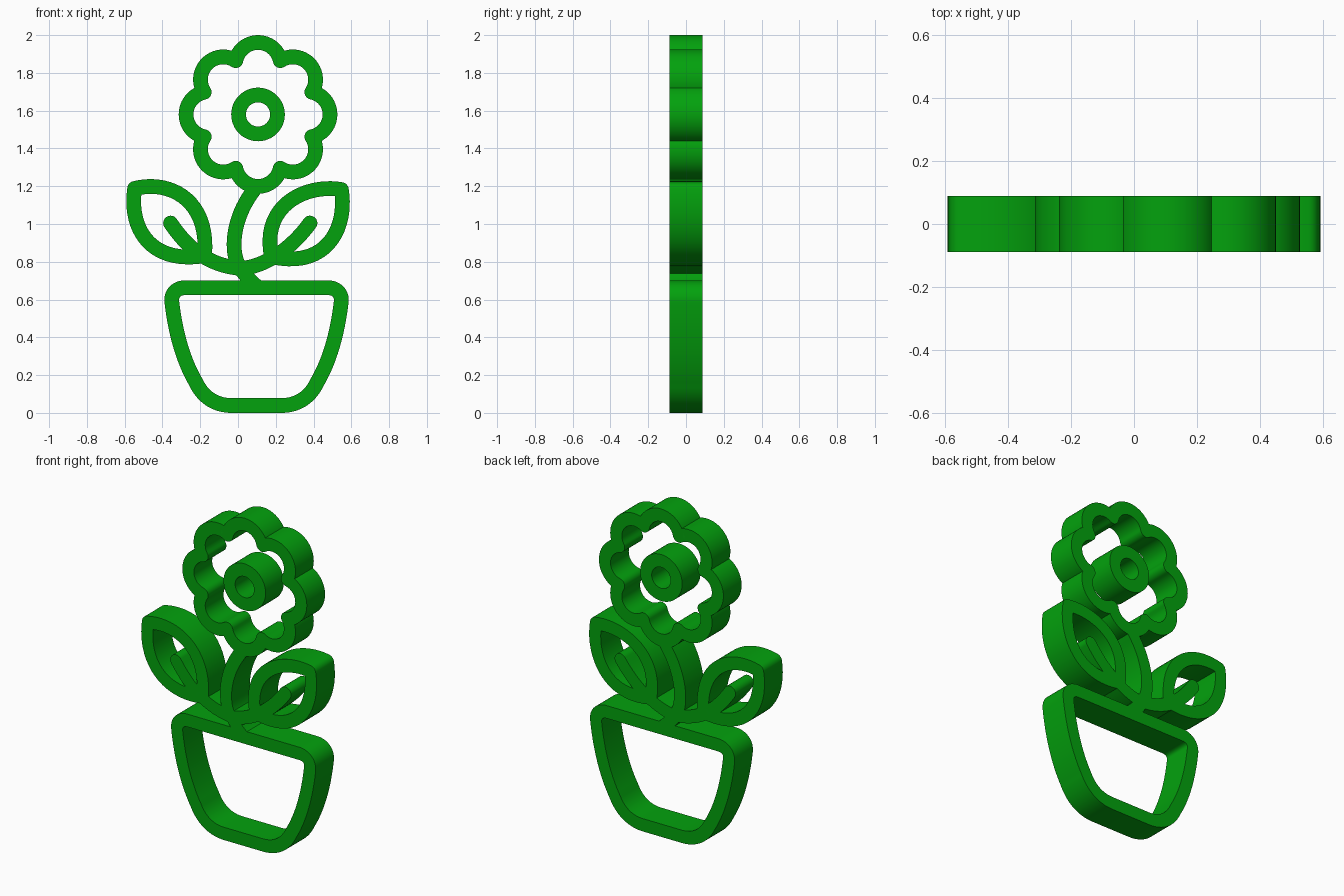
import bpy, bmesh
from math import sin, cos, pi, atan2
from mathutils import Vector
from mathutils.geometry import delaunay_2d_cdt, interpolate_bezier

if "Cube" in bpy.data.objects:
    bpy.data.objects.remove(bpy.data.objects["Cube"])

W = 0.039       # half the line width
DEPTH = 0.088   # half the thickness
CX = 0.106      # flower axis
CZ = 1.58

green = bpy.data.materials.new("green")
green.diffuse_color = (0.001, 0.36, 0.004, 1)
green.use_nodes = True
green.node_tree.nodes["Principled BSDF"].inputs["Base Color"].default_value = green.diffuse_color


def bezier(*pts, n=20):
    """Chain of cubic beziers through 4, 7, 10... points."""
    pts = [Vector(p) for p in pts]
    path = [pts[0]]
    for i in range(0, len(pts) - 1, 3):
        path += [Vector(p[:2]) for p in interpolate_bezier(*pts[i:i + 4], n)][1:]
    return path


def arc(cx, cz, r, a0, a1, n):
    return [Vector((cx + r * cos(a0 + (a1 - a0) * i / n),
                    cz + r * sin(a0 + (a1 - a0) * i / n))) for i in range(n + 1)]


def stroke(path, closed=False):
    """Flat line of constant width as convex polygons, round ends if open."""
    n = len(path)
    left, right = [], []
    for i, p in enumerate(path):
        a = path[i - 1] if i or closed else p
        b = path[(i + 1) % n] if i < n - 1 or closed else p
        t = (b - a).normalized()
        nrm = Vector((-t.y, t.x)) * W
        left.append(p + nrm)
        right.append(p - nrm)
    polys = []
    for i in range(n if closed else n - 1):
        j = (i + 1) % n
        polys.append([right[i], right[j], left[j], left[i]])
    if not closed:
        for p, q in ((path[0], left[0]), (path[-1], right[-1])):
            a = atan2(q.y - p.y, q.x - p.x)
            polys.append(arc(p.x, p.y, W, a, a + pi, 16))
    return polys


def covered(x, z, boxes):
    """Is the point inside any of the convex polygons?"""
    for x0, x1, z0, z1, edges in boxes:
        if x0 <= x <= x1 and z0 <= z <= z1 and all(
                dx * (z - pz) - dz * (x - px) > -2e-7 for px, pz, dx, dz in edges):
            return True
    return False


def plate(name, polys):
    """Merge overlapping polygons in 2D, then thicken along y."""
    verts, edges, boxes = [], [], []
    for poly in polys:
        n, s = len(poly), len(verts)
        edges += [(s + i, s + (i + 1) % n) for i in range(n)]
        verts += poly
        xs, zs = [p.x for p in poly], [p.y for p in poly]
        boxes.append((min(xs) - 1e-5, max(xs) + 1e-5, min(zs) - 1e-5, max(zs) + 1e-5,
                      [(p.x, p.y, q.x - p.x, q.y - p.y)
                       for p, q in zip(poly, poly[1:] + poly[:1])]))
    v2, _, f2, *_ = delaunay_2d_cdt(verts, edges, [], 0, 1e-5)
    bm = bmesh.new()
    bv = [bm.verts.new((v.x, -DEPTH, v.y)) for v in v2]
    for f in f2:
        c = sum((v2[i] for i in f), Vector((0, 0))) / len(f)
        if covered(c.x, c.y, boxes):
            bm.faces.new([bv[i] for i in f])
    bmesh.ops.delete(bm, geom=[v for v in bm.verts if not v.link_faces], context='VERTS')
    ext = bmesh.ops.extrude_face_region(bm, geom=bm.faces[:], use_keep_orig=True)
    for v in ext["geom"]:
        if isinstance(v, bmesh.types.BMVert):
            v.co.y = DEPTH
    bmesh.ops.recalc_face_normals(bm, faces=bm.faces[:])
    me = bpy.data.meshes.new(name)
    bm.to_mesh(me)
    bm.free()
    me.materials.append(green)
    ob = bpy.data.objects.new(name, me)
    bpy.context.collection.objects.link(ob)
    bpy.ops.object.select_all(action='DESELECT')
    ob.select_set(True)
    bpy.context.view_layer.objects.active = ob
    bpy.ops.object.shade_smooth_by_angle(angle=pi / 6)


# eight petals: scalloped ring of arcs
petals = []
for k in range(8):
    d = k * pi / 4
    petals += stroke(arc(CX + 0.2605 * cos(d), CZ + 0.2605 * sin(d), 0.1205,
                         d - 1.366, d + 1.366, 24))

# stem, leaf outlines and veins that run on as branches
joint = (0.013, 0.765)
stem = stroke(bezier((0.082, 1.177), (-0.024, 1.039), (-0.05, 0.854), joint,
                     (0.034, 0.735), (0.061, 0.70), (0.103, 0.667)))
leaves = []
for curve in (
    ((-0.547, 1.188), (-0.362, 1.235), (-0.151, 1.129), (-0.177, 0.832)),
    ((-0.547, 1.188), (-0.579, 0.981), (-0.468, 0.785), (-0.177, 0.832)),
    ((-0.357, 1.005), (-0.256, 0.854), (-0.14, 0.779), joint),
    ((0.547, 1.182), (0.378, 1.214), (0.119, 1.113), (0.177, 0.827)),
    ((0.547, 1.182), (0.579, 0.997), (0.484, 0.758), (0.177, 0.827)),
    ((0.381, 1.005), (0.272, 0.854), (0.124, 0.769), joint),
):
    leaves += stroke(bezier(*curve))

# pot: half profile mirrored about its own axis
half = bezier((0.375, 0.663), (0.425, 0.663), (0.455, 0.63), (0.448, 0.585),
              (0.43, 0.43), (0.39, 0.28), (0.322, 0.164),
              (0.285, 0.085), (0.22, 0.039), (0.13, 0.039))
pot_path = [Vector((0.098 + p.x, p.y)) for p in half]
pot_path += [Vector((0.098 - p.x, p.y)) for p in reversed(half)]
pot = stroke(pot_path, closed=True)

plate("potted_plant_outline", petals + stem + leaves + pot)

# flower centre ring
plate("flower_centre", stroke(arc(CX, CZ, 0.103, 0, 2 * pi, 48)[:-1], closed=True))
